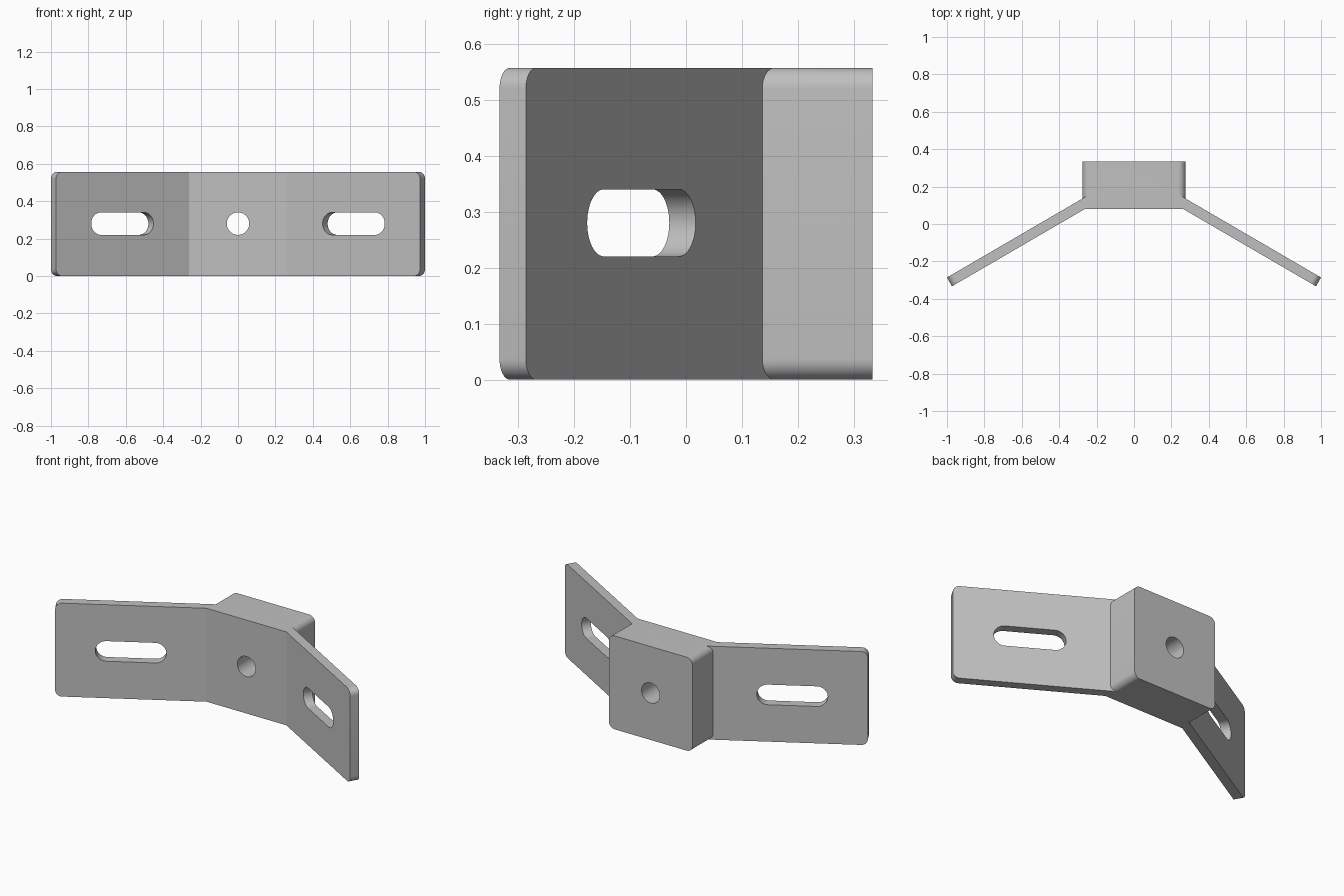
import bpy, bmesh, math
from mathutils import Matrix

if "Cube" in bpy.data.objects:
    bpy.data.objects.remove(bpy.data.objects["Cube"])

H = 0.557                     # height of the bracket
ANGLE = math.radians(30.2)    # sweep of the wings

grey = bpy.data.materials.new("light_grey")
grey.diffuse_color = (0.53, 0.53, 0.53, 1)
grey.use_nodes = True
grey.node_tree.nodes["Principled BSDF"].inputs["Base Color"].default_value = grey.diffuse_color


def make_object(name, bm):
    bmesh.ops.recalc_face_normals(bm, faces=bm.faces)
    mesh = bpy.data.meshes.new(name)
    bm.to_mesh(mesh)
    bm.free()
    mesh.materials.append(grey)
    obj = bpy.data.objects.new(name, mesh)
    bpy.context.collection.objects.link(obj)
    return obj


def prism(name, plan, round_beyond):
    """Extrude a plan outline upward and round its outer horizontal edges."""
    bm = bmesh.new()
    face = bm.faces.new([bm.verts.new((x, y, 0)) for x, y in plan])
    top = bmesh.ops.extrude_face_region(bm, geom=[face])["geom"]
    for v in top:
        if isinstance(v, bmesh.types.BMVert):
            v.co.z = H
    edges = []
    for e in bm.edges:
        a, b = (v.co for v in e.verts)
        if a.z == b.z and a.x * b.x > 0 and min(abs(a.x), abs(b.x)) > round_beyond:
            edges.append(e)
    bmesh.ops.bevel(bm, geom=edges, offset=0.037, segments=8, profile=0.5,
                    affect='EDGES', clamp_overlap=True)
    return make_object(name, bm)


def cutter(name, half, depth, x, y, turn):
    """Stadium-shaped cutter, round when half is zero."""
    bm = bmesh.new()
    n, r, pts = 24, 0.06, []
    for side in (1, -1):
        for i in range(n + (1 if half else 0)):
            a = math.pi * i / n - side * math.pi / 2
            pts.append((side * half + r * math.cos(a), -depth, r * math.sin(a)))
    face = bm.faces.new([bm.verts.new(p) for p in pts])
    ext = bmesh.ops.extrude_face_region(bm, geom=[face])["geom"]
    for v in ext:
        if isinstance(v, bmesh.types.BMVert):
            v.co.y = depth
    bm.transform(Matrix.Translation((x, y, 0.28)) @ Matrix.Rotation(turn, 4, 'Z'))
    obj = make_object(name, bm)
    obj.hide_render = True
    return obj


def boolean(obj, tool, operation):
    mod = obj.modifiers.new(operation.lower(), 'BOOLEAN')
    mod.operation, mod.object, mod.solver = operation, tool, 'EXACT'
    bpy.context.view_layer.objects.active = obj
    bpy.ops.object.modifier_apply(modifier=mod.name)
    bpy.data.objects.remove(tool)


# Bent plate with both wings
half_plan = [(0.263, 0.08), (0.973, -0.333), (1.0, -0.286), (0.2, 0.18)]
plan = half_plan + [(-x, y) for x, y in reversed(half_plan)]
bracket = prism("angled_bracket", plan, 0.95)

# Mounting block behind the middle
block = prism("mounting_block", [(-0.275, 0.082), (0.275, 0.082),
                                 (0.275, 0.333), (-0.275, 0.333)], 0.25)
boolean(bracket, block, 'UNION')

# Bolt hole and the two wing slots
boolean(bracket, cutter("bolt_hole", 0, 0.5, 0, 0.2, 0), 'DIFFERENCE')
for s in (1, -1):
    boolean(bracket, cutter("wing_slot", 0.1325, 0.12, s * 0.632, -0.103, -s * ANGLE),
            'DIFFERENCE')

# Smooth rounded surfaces, crisp edges elsewhere
bpy.ops.object.select_all(action='DESELECT')
bracket.select_set(True)
bpy.context.view_layer.objects.active = bracket
bpy.ops.object.shade_smooth_by_angle(angle=math.radians(25))
